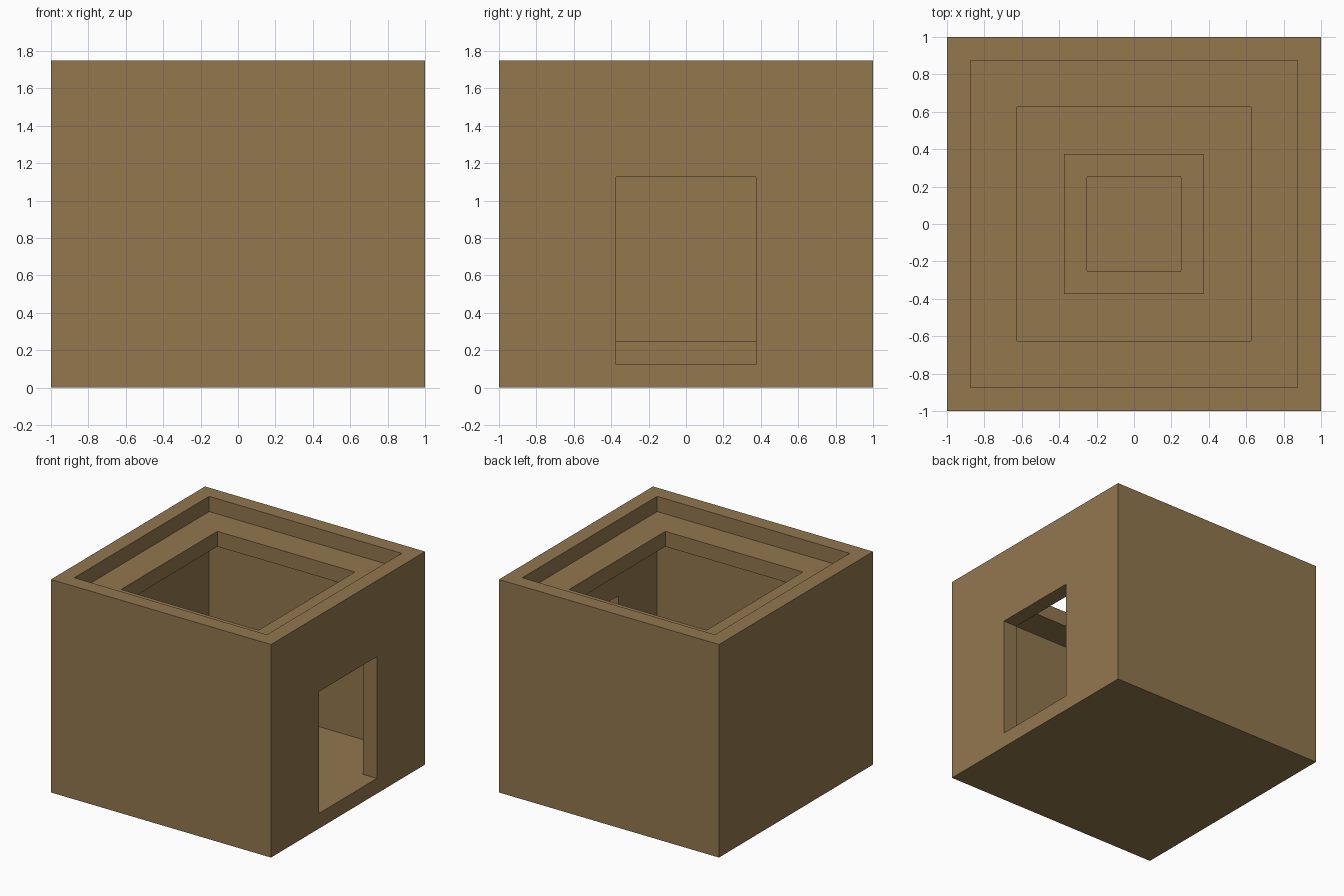
import bpy
import bmesh

cube = bpy.data.objects.get("Cube")
if cube:
    bpy.data.objects.remove(cube, do_unlink=True)

WALL = 0.125

clay = bpy.data.materials.new("clay_brown")
clay.use_nodes = True
color = (0.287, 0.184, 0.076, 1.0)
clay.diffuse_color = color
bsdf = clay.node_tree.nodes["Principled BSDF"]
bsdf.inputs["Base Color"].default_value = color
bsdf.inputs["Roughness"].default_value = 0.9


def finish(name, bm):
    bmesh.ops.recalc_face_normals(bm, faces=bm.faces)
    mesh = bpy.data.meshes.new(name)
    bm.to_mesh(mesh)
    bm.free()
    mesh.materials.append(clay)
    obj = bpy.data.objects.new(name, mesh)
    bpy.context.collection.objects.link(obj)
    return obj


def square_rings(name, profile, closed=False):
    """Sweep a (half width, height) profile around a square plan."""
    bm = bmesh.new()
    corners = [(-1, -1), (1, -1), (1, 1), (-1, 1)]
    loops = [[bm.verts.new((r * x, r * y, z)) for x, y in corners]
             for r, z in profile]
    pairs = list(zip(loops, loops[1:]))
    if closed:
        pairs.append((loops[-1], loops[0]))
    else:
        bm.faces.new(loops[0])
        bm.faces.new(loops[-1])
    for a, b in pairs:
        for i in range(4):
            j = (i + 1) % 4
            bm.faces.new((a[i], a[j], b[j], b[i]))
    return finish(name, bm)


# House shell: outer walls, parapet, roof ledge, skylight, room and floor
inner = 1 - WALL
house = square_rings("house_shell", [
    (1, 0), (1, 1.75), (inner, 1.75), (inner, 1.625),
    (0.625, 1.625), (0.625, 1.5), (inner, 1.5), (inner, WALL)])

# Raised square basin rim under the skylight
square_rings("basin_rim", [
    (0.375, WALL), (0.375, 0.25), (0.25, 0.25), (0.25, WALL)], closed=True)

# Doorway cut through the left wall
bm = bmesh.new()
bmesh.ops.create_cube(bm, size=1)
bmesh.ops.scale(bm, vec=(0.2, 0.75, 1), verts=bm.verts)
bmesh.ops.translate(bm, vec=(1 - WALL / 2, 0, WALL + 0.5), verts=bm.verts)
cutter = finish("doorway_cutter", bm)
cutter.hide_render = True

cut = house.modifiers.new("doorway", 'BOOLEAN')
cut.operation = 'DIFFERENCE'
cut.solver = 'EXACT'
cut.object = cutter
bpy.context.view_layer.objects.active = house
bpy.ops.object.modifier_apply(modifier=cut.name)
bpy.data.objects.remove(cutter, do_unlink=True)
